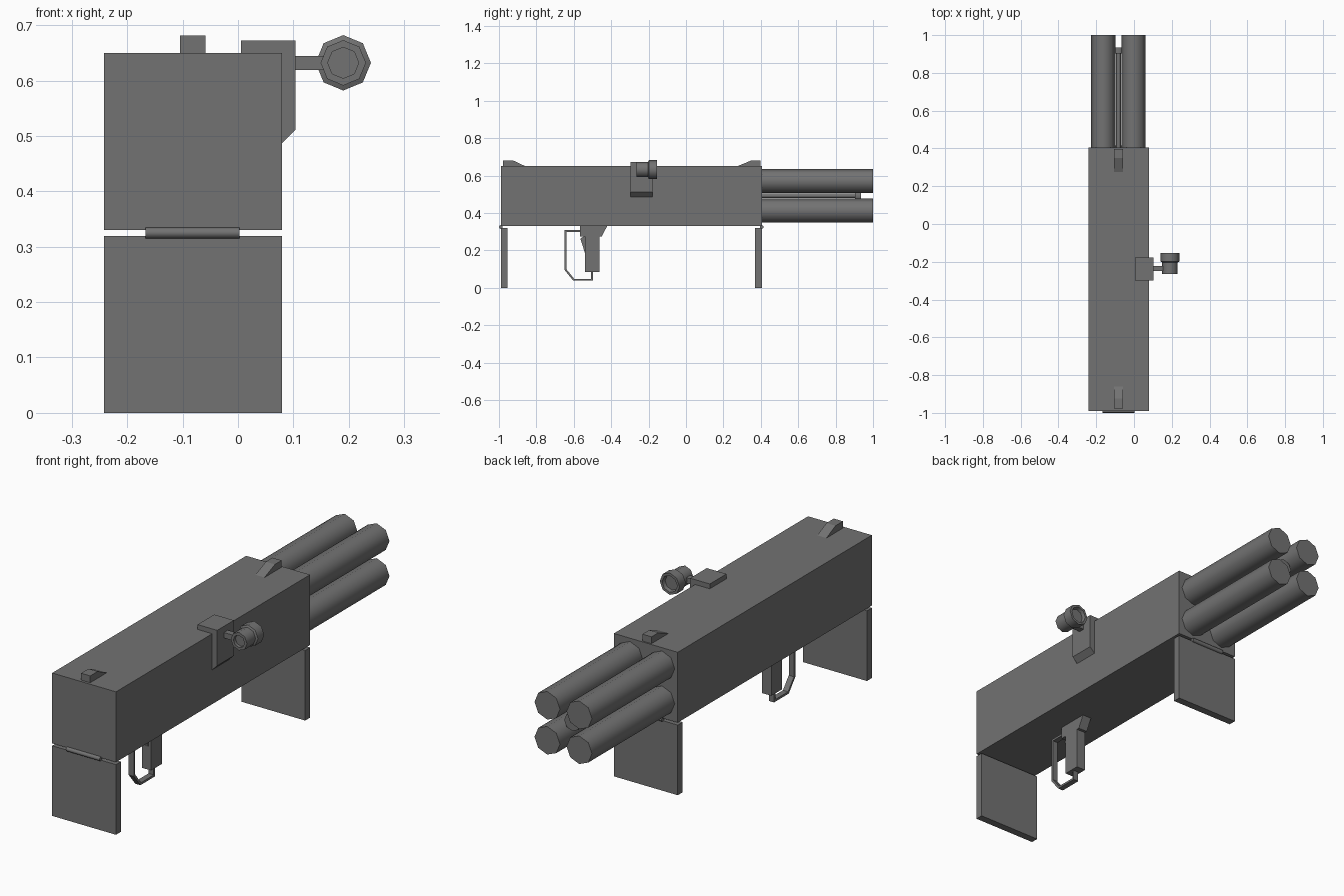
import bpy, bmesh
from math import pi, sin, cos
from mathutils import Vector

if "Cube" in bpy.data.objects:
    bpy.data.objects.remove(bpy.data.objects["Cube"])

dark = bpy.data.materials.new("dark_grey")
dark.diffuse_color = (0.17, 0.17, 0.17, 1)
dark.use_nodes = True
dark.node_tree.nodes["Principled BSDF"].inputs["Base Color"].default_value = dark.diffuse_color


def make(name, verts, faces, smooth=False):
    me = bpy.data.meshes.new(name)
    me.from_pydata(verts, [], faces)
    bm = bmesh.new()
    bm.from_mesh(me)
    bmesh.ops.recalc_face_normals(bm, faces=bm.faces)
    bm.to_mesh(me)
    bm.free()
    me.materials.append(dark)
    ob = bpy.data.objects.new(name, me)
    bpy.context.collection.objects.link(ob)
    if smooth:
        bpy.ops.object.select_all(action='DESELECT')
        ob.select_set(True)
        bpy.context.view_layer.objects.active = ob
        bpy.ops.object.shade_smooth_by_angle(angle=pi / 3.5)
    return ob


def prism(name, profile, lo, hi, axis):
    """Extrude a 2D profile along x (points are y,z) or along y (points are x,z)."""
    n = len(profile)
    put = (lambda p, d: (d, p[0], p[1])) if axis == 'x' else (lambda p, d: (p[0], d, p[1]))
    verts = [put(p, d) for d in (lo, hi) for p in profile]
    faces = [tuple(range(n)), tuple(range(n, 2 * n))]
    faces += [(i, (i + 1) % n, n + (i + 1) % n, n + i) for i in range(n)]
    return make(name, verts, faces)


def box(name, x0, x1, y0, y1, z0, z1):
    return prism(name, [(x0, z0), (x1, z0), (x1, z1), (x0, z1)], y0, y1, 'y')


def lathe(name, origin, rings, axis='y', sides=8):
    """Revolve (radius, distance) rings around an axis and cap both ends."""
    o = Vector(origin)
    verts, faces = [], []
    for r, d in rings:
        for i in range(sides):
            a = 2 * pi * i / sides
            u, v = r * cos(a), r * sin(a)
            verts.append(o + (Vector((u, d, v)) if axis == 'y' else Vector((d, u, v))))
    for k in range(len(rings) - 1):
        for i in range(sides):
            a, b = k * sides + i, k * sides + (i + 1) % sides
            faces.append((a, b, b + sides, a + sides))
    last = (len(rings) - 1) * sides
    faces += [tuple(range(sides)), tuple(range(last, last + sides))]
    return make(name, verts, faces, smooth=True)


CX = -0.082

# Main housing
box("housing", -0.242, 0.079, -0.99, 0.405, 0.33, 0.65)

# Hanging end covers with hinge pins
for end, y0, y1, hy in (("front", -0.99, -0.955, -0.99), ("rear", 0.37, 0.405, 0.405)):
    box(end + "_cover", -0.242, 0.079, y0, y1, 0, 0.319)
    lathe(end + "_hinge", (CX, hy, 0.325), [(0.01, -0.085), (0.01, 0.085)], axis='x')

# Four tubes protruding from the rear
for col, x in (("left", -0.163), ("right", -0.002)):
    for row, z in (("lower", 0.412), ("upper", 0.571)):
        lathe(f"{row}_{col}_tube", (x, 0, z), [(0.064, 0.39), (0.064, 1.0)])

# Central rod between the tubes, with a wider head
lathe("centre_rod", (CX, 0, 0.492),
      [(0.012, 0.39), (0.012, 0.903), (0.04, 0.903), (0.04, 0.935)])

# Wedge sights on the top
prism("front_sight", [(-0.978, 0.648), (-0.978, 0.681), (-0.925, 0.681), (-0.855, 0.648)],
      CX - 0.023, CX + 0.023, 'x')
prism("rear_sight", [(0.398, 0.648), (0.398, 0.681), (0.35, 0.681), (0.27, 0.648)],
      CX - 0.023, CX + 0.023, 'x')

# Scope bracket wrapped over the top edge, and its arm
prism("scope_bracket", [(0.005, 0.648), (0.005, 0.672), (0.104, 0.672), (0.104, 0.511),
                        (0.077, 0.484), (0.077, 0.648)], -0.298, -0.178, 'y')
box("scope_arm", 0.10, 0.16, -0.25, -0.222, 0.619, 0.644)

# Scope with a stepped barrel and recessed ends
lathe("scope", (0.19, 0, 0.632),
      [(0.028, -0.25), (0.028, -0.265), (0.041, -0.265), (0.041, -0.203), (0.05, -0.199),
       (0.05, -0.154), (0.038, -0.154), (0.034, -0.17)])

# Grip mount, grip and trigger
prism("grip_mount", [(-0.568, 0.333), (-0.42, 0.333), (-0.45, 0.275), (-0.568, 0.275)],
      CX - 0.023, CX + 0.023, 'x')
box("grip", CX - 0.023, CX + 0.023, -0.541, -0.463, 0.084, 0.283)
prism("trigger", [(-0.565, 0.263), (-0.54, 0.278), (-0.54, 0.185)],
      CX - 0.01, CX + 0.01, 'x')

# Trigger guard: thin strip following a bent outline
outer = [(-0.565, 0.308), (-0.65, 0.308), (-0.65, 0.096), (-0.603, 0.038), (-0.497, 0.038), (-0.497, 0.088)]
inner = [(-0.565, 0.298), (-0.64, 0.298), (-0.64, 0.1), (-0.598, 0.048), (-0.507, 0.048), (-0.507, 0.088)]
x0, x1 = CX - 0.013, CX + 0.013
verts = [(x, y, z) for o, i in zip(outer, inner)
         for x, (y, z) in ((x0, o), (x1, o), (x1, i), (x0, i))]
faces = [(4 * k + j, 4 * k + (j + 1) % 4, 4 * k + 4 + (j + 1) % 4, 4 * k + 4 + j)
         for k in range(5) for j in range(4)] + [(0, 1, 2, 3), (20, 21, 22, 23)]
make("trigger_guard", verts, faces)
